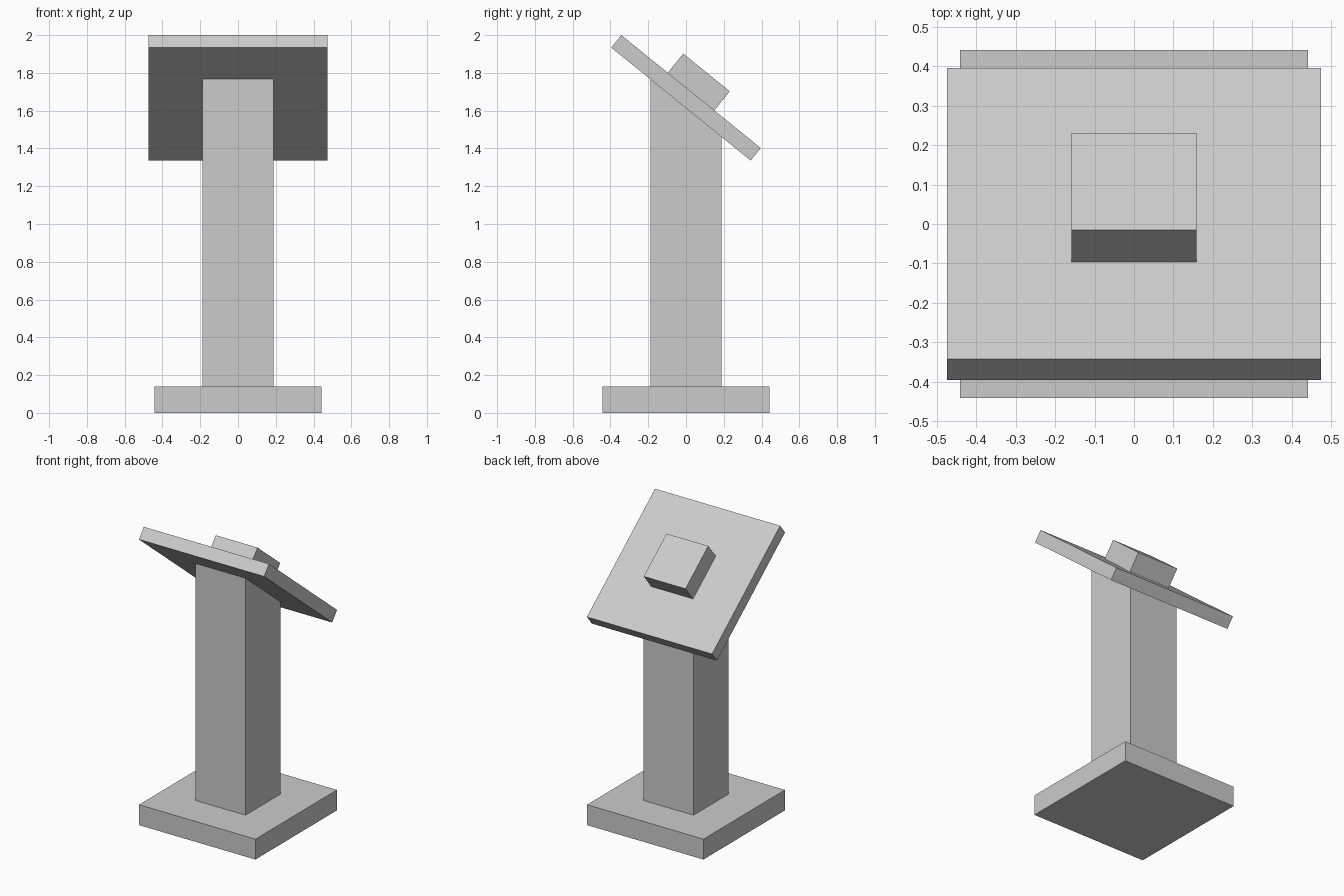
import bpy, bmesh
from math import radians, sin, cos, tan
from mathutils import Matrix, Vector

if "Cube" in bpy.data.objects:
    bpy.data.objects.remove(bpy.data.objects["Cube"])

TILT = radians(-39)                      # desk top slopes down towards +y
TOP_CENTRE = Vector((0, 0, 1.668))
TOP_SIZE, TOP_THICK = 0.95, 0.085


def box(name, size, centre, tilt=0.0):
    bm = bmesh.new()
    bmesh.ops.create_cube(bm, size=1.0, matrix=Matrix.Diagonal((*size, 1)))
    mesh = bpy.data.meshes.new(name)
    bm.to_mesh(mesh)
    bm.free()
    ob = bpy.data.objects.new(name, mesh)
    ob.location = centre
    ob.rotation_euler.x = tilt
    bpy.context.collection.objects.link(ob)
    return ob


normal = Vector((0, -sin(TILT), cos(TILT)))

# Square foot
box("base", (0.884, 0.884, 0.14), (0, 0, 0.07))

# Square post, its top mitred to the underside of the slab
post = box("post", (0.378, 0.378, 1.0), (0, 0, 0))
under = TOP_CENTRE - normal * TOP_THICK / 2
for v in post.data.vertices:
    v.co.z = 0.14 if v.co.z < 0 else under.z + (v.co.y - under.y) * tan(TILT)

# Tilted slab
box("tilted_slab", (TOP_SIZE, TOP_SIZE, TOP_THICK), TOP_CENTRE, TILT)

# Raised square button centred on the slab
BUTTON_H = 0.13
box("button", (0.317, 0.317, BUTTON_H),
    TOP_CENTRE + normal * (TOP_THICK + BUTTON_H) / 2, TILT)
